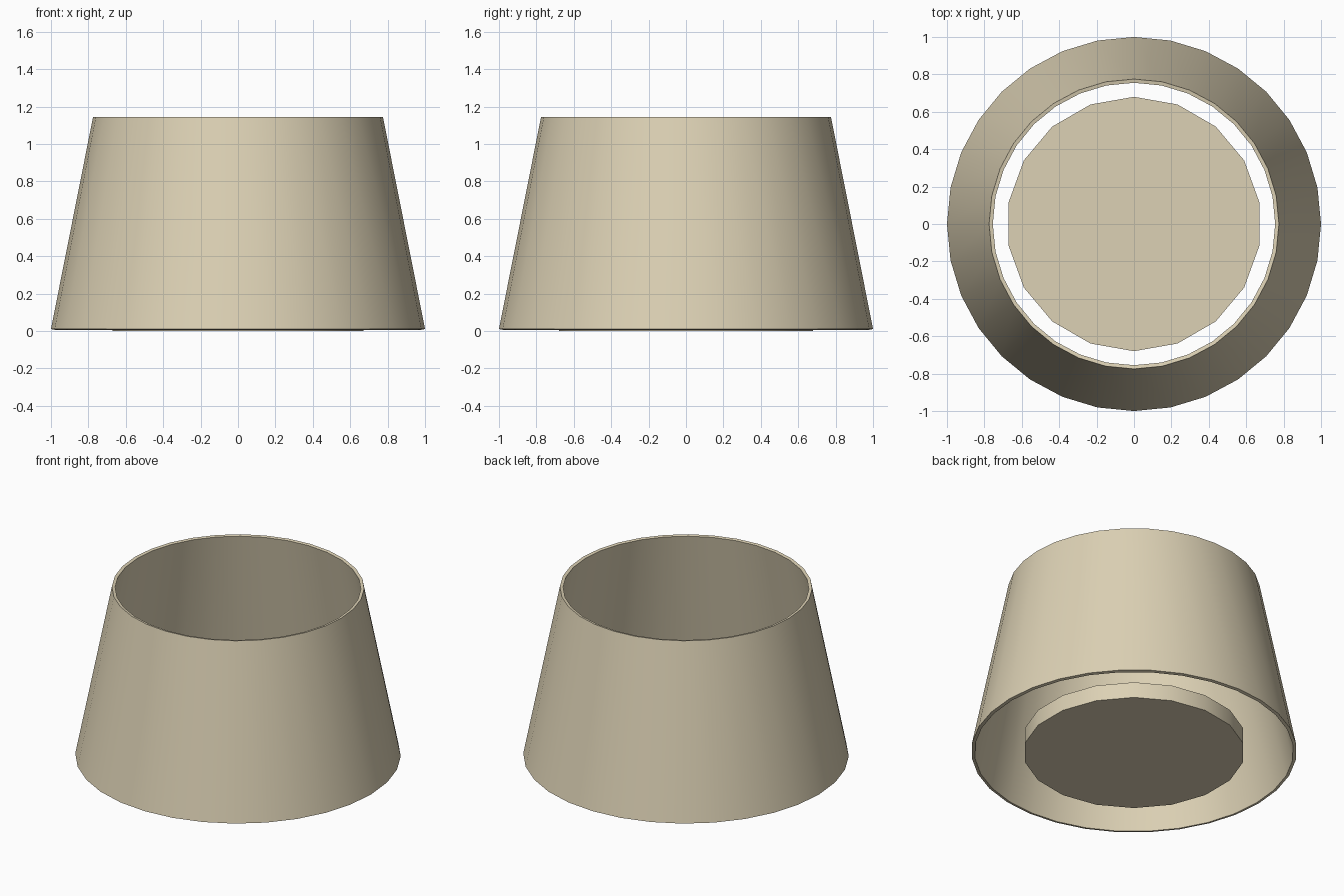
import bpy, bmesh, math

if "Cube" in bpy.data.objects:
    bpy.data.objects.remove(bpy.data.objects["Cube"])

# One fabric colour for everything
fabric = bpy.data.materials.new("warm beige")
fabric.diffuse_color = (0.72, 0.64, 0.46, 1)
fabric.use_nodes = True
fabric.node_tree.nodes["Principled BSDF"].inputs["Base Color"].default_value = fabric.diffuse_color


def lathe(name, profile, sides):
    """Revolve a closed (radius, z) profile, with a corner pointing at +y."""
    bm = bmesh.new()
    rings = []
    for r, z in profile:
        rings.append([bm.verts.new((r * math.sin(math.tau * i / sides),
                                    r * math.cos(math.tau * i / sides), z))
                      for i in range(sides)])
    for a, b in zip(rings, rings[1:] + rings[:1]):
        for i in range(sides):
            j = (i + 1) % sides
            bm.faces.new((a[i], a[j], b[j], b[i]))
    return finish(name, bm)


def drum(name, radius, height, sides):
    """Closed prism standing on z = 0, with a corner pointing at +y."""
    bm = bmesh.new()
    rings = [[bm.verts.new((radius * math.sin(math.tau * i / sides),
                            radius * math.cos(math.tau * i / sides), z))
              for i in range(sides)] for z in (0, height)]
    for ring in rings:
        bm.faces.new(ring)
    for i in range(sides):
        j = (i + 1) % sides
        bm.faces.new((rings[0][i], rings[0][j], rings[1][j], rings[1][i]))
    return finish(name, bm)


def finish(name, bm):
    bmesh.ops.recalc_face_normals(bm, faces=bm.faces)
    mesh = bpy.data.meshes.new(name)
    bm.to_mesh(mesh)
    bm.free()
    mesh.materials.append(fabric)
    obj = bpy.data.objects.new(name, mesh)
    bpy.context.collection.objects.link(obj)
    bpy.ops.object.select_all(action='DESELECT')
    obj.select_set(True)
    bpy.context.view_layer.objects.active = obj
    bpy.ops.object.shade_smooth_by_angle(angle=math.radians(30))
    return obj


# Tapered thin-walled shade, open at both ends
lathe("lamp_shade", [(1.0, 0.011), (0.775, 1.145), (0.755, 1.141), (0.98, 0.007)], 32)

# Low closed disc inside the bottom opening
drum("inner_disc", 0.68, 0.107, 18)
